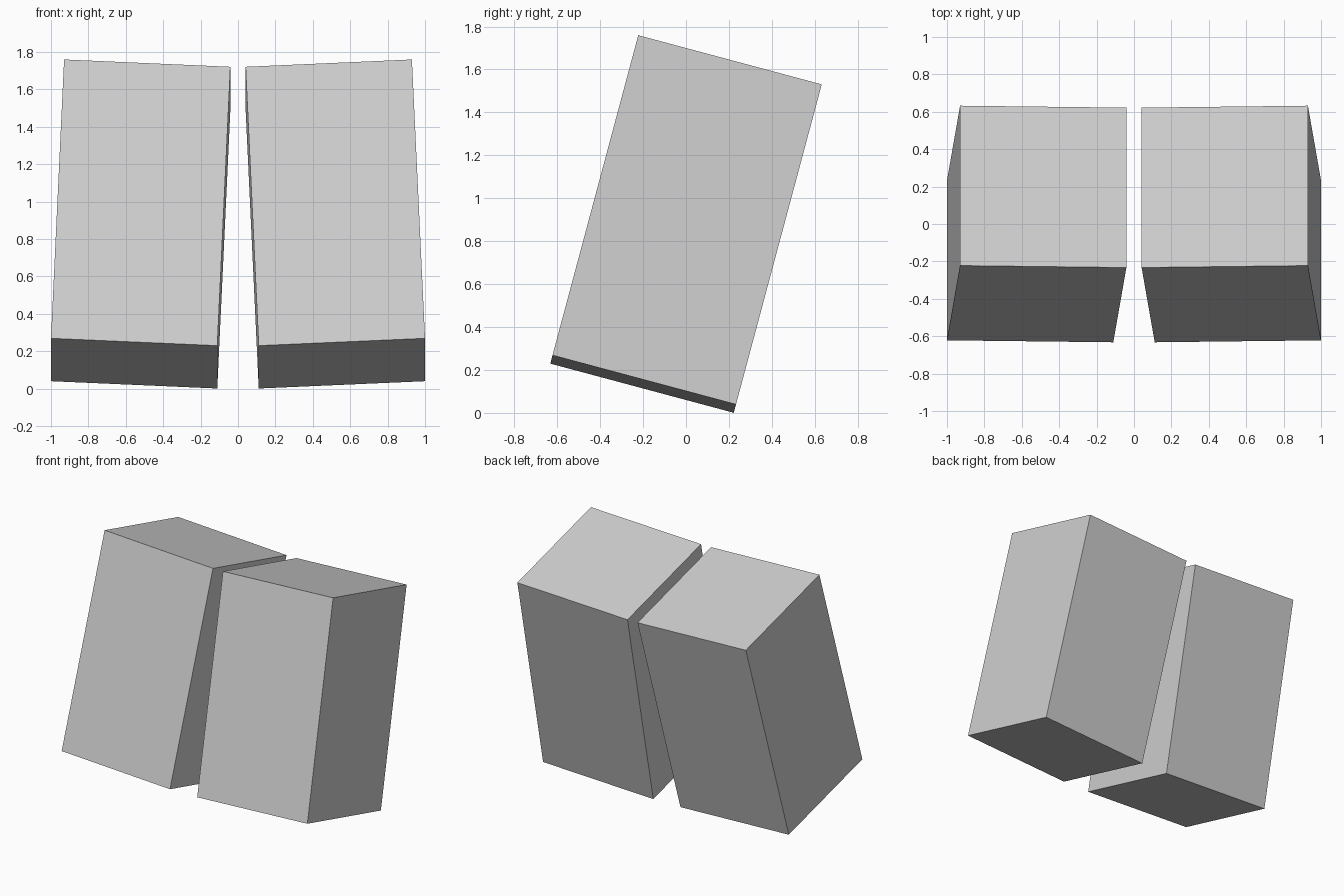
import bpy
import math

cube = bpy.data.objects.get("Cube")
if cube:
    bpy.data.objects.remove(cube, do_unlink=True)

# Single light grey material
GREY = (0.62, 0.62, 0.62, 1.0)
mat = bpy.data.materials.new("light_grey")
mat.use_nodes = True
mat.diffuse_color = GREY
mat.node_tree.nodes["Principled BSDF"].inputs["Base Color"].default_value = GREY

SIZE = (0.89, 0.885, 1.545)
LEAN_BACK = math.radians(-15)
LEAN_IN = math.radians(2.6)


def block(name, side):
    """Box leaning back and towards the middle; side is +1 for left, -1 for right."""
    bpy.ops.mesh.primitive_cube_add(size=1, location=(side * 0.5203, 0, 0.88))
    ob = bpy.context.object
    ob.name = name
    ob.scale = SIZE
    # Sideways lean first, then the backward lean
    ob.rotation_mode = 'ZYX'
    ob.rotation_euler = (LEAN_BACK, -side * LEAN_IN, 0)
    bpy.ops.object.transform_apply(location=False, rotation=True, scale=True)
    ob.data.materials.append(mat)


# Mirrored pair of blocks
block("left_block", 1)
block("right_block", -1)
